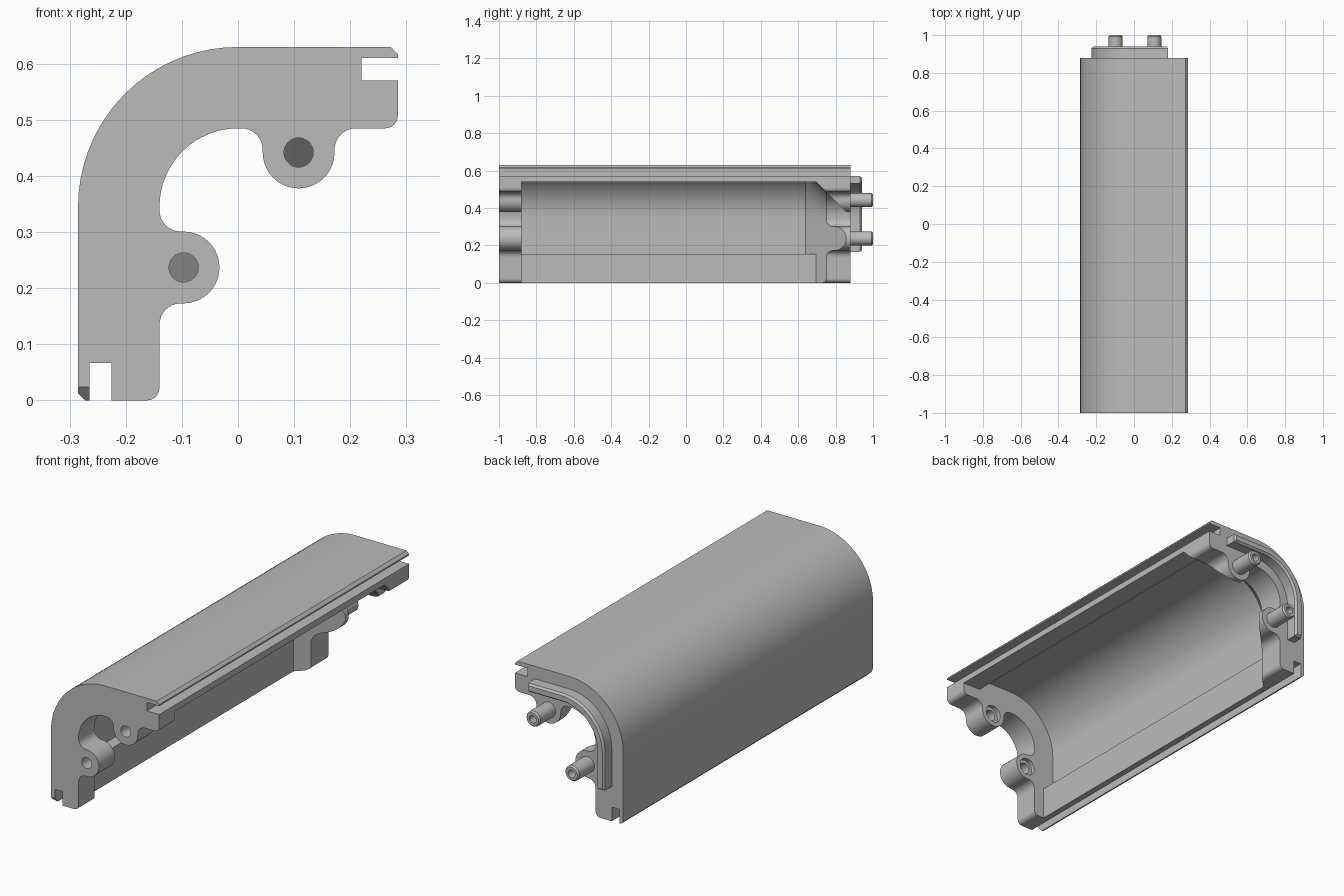
import bpy, bmesh, math

if "Cube" in bpy.data.objects:
    bpy.data.objects.remove(bpy.data.objects["Cube"])

# Section coordinates: u = distance from the left face, v = distance below the top face
W, H, R = 0.285, 0.63, 0.285
BOSSES = [(0.393, 0.188), (0.188, 0.393)]
FRONT, REAR, BULKHEAD = -1.0, 0.88, -0.88
RAMP = 0.605                      # 45 degree ramp: y = RAMP + depth

grey = bpy.data.materials.new("light_grey")
grey.diffuse_color = (0.5, 0.5, 0.5, 1)
grey.use_nodes = True
grey.node_tree.nodes["Principled BSDF"].inputs["Base Color"].default_value = grey.diffuse_color


def arc(cu, cv, r, a0, a1, n=8):
    return [(cu + r * math.cos(math.radians(a0 + (a1 - a0) * i / n)),
             cv + r * math.sin(math.radians(a0 + (a1 - a0) * i / n))) for i in range(n + 1)]


def circle(c, r, n=32):
    return arc(c[0], c[1], r, 0, 360, n)[:-1]


def loft(name, sections):
    """Solid through (y, outline) sections that share one point count."""
    bm = bmesh.new()
    rings = [[bm.verts.new((u - W, y, H - v)) for u, v in pts] for y, pts in sections]
    n = len(rings[0])
    for a, b in zip(rings, rings[1:]):
        for i in range(n):
            j = (i + 1) % n
            bm.faces.new((a[i], a[j], b[j], b[i]))
    bm.faces.new(rings[0])
    bm.faces.new(rings[-1])
    bmesh.ops.recalc_face_normals(bm, faces=bm.faces)
    me = bpy.data.meshes.new(name)
    bm.to_mesh(me)
    bm.free()
    me.materials.append(grey)
    ob = bpy.data.objects.new(name, me)
    bpy.context.collection.objects.link(ob)
    return ob


def activate(ob):
    bpy.ops.object.select_all(action='DESELECT')
    ob.select_set(True)
    bpy.context.view_layer.objects.active = ob


def cut(ob, cutter):
    mod = ob.modifiers.new("cut", 'BOOLEAN')
    mod.operation, mod.solver, mod.object = 'DIFFERENCE', 'EXACT', cutter
    activate(ob)
    bpy.ops.object.modifier_apply(modifier=mod.name)
    bpy.data.objects.remove(cutter, do_unlink=True)


def smooth(ob):
    activate(ob)
    bpy.ops.object.shade_smooth_by_angle(angle=math.radians(30))


def leg(length, slot):
    """One leg: chamfered lip, slot, rounded heel, filleted boss."""
    b, f = BOSSES[0], 0.038
    pts = [(length - 0.013, 0), (length, 0.013), (length, 0.02), (length - slot, 0.02),
           (length - slot, 0.06), (length, 0.06)]
    pts += arc(length - 0.023, 0.122, 0.023, 0, 90, 6)
    pts += arc(b[0] + 0.064 + f, 0.183, f, 270, 180)
    pts += arc(b[0], b[1], 0.064, 0, 180, 20)
    pts += arc(b[0] - 0.064 - f, 0.183, f, 0, -90)
    return pts


def swap(pts):
    return [(v, u) for u, v in pts]


def hollow(d, end):
    """Region lying deeper than d below the outer skin."""
    return [(end, d)] + arc(R, R, R - d, 270, 180, 18) + [(d, end), (end, end)]


# Body: constant section with two slotted legs
outline = (leg(0.57, 0.065) + arc(R, R, 0.14, 270, 180, 16)[1:-1]
           + swap(leg(0.63, 0.067))[::-1] + arc(R, R, R, 180, 270, 18))
body = loft("corner_shell", [(FRONT, outline), (REAR, outline)])

# Cavity: thick at the slots, thin across the bend, ramped at the rear
for d0, d1, end in ((0.09, 0.27, 0.75), (0.035, 0.092, 0.475)):
    cut(body, loft("cavity_cutter", [(BULKHEAD, hollow(d0, end)),
                                     (RAMP + d0, hollow(d0, end)),
                                     (RAMP + d1, hollow(d1, end))]))

# Front bulkhead: through holes with a counterbore on the inside
for c in BOSSES:
    cut(body, loft("hole_cutter", [(-1.1, circle(c, 0.026)), (-0.9, circle(c, 0.026)),
                                   (-0.9, circle(c, 0.042)), (-0.8, circle(c, 0.042))]))

# Lower lip: bevelled front end
cut(body, loft("lip_cutter", [(-1.01, [(-0.05, 0.596), (0.022, 0.596), (0.022, 0.7), (-0.05, 0.7)]),
                              (-0.97, [(-0.05, 0.636), (0.022, 0.636), (0.022, 0.7), (-0.05, 0.7)])]))
smooth(body)


# Rear locating rib following the bend
def rib(i):
    d0, d1, end = 0.06 + i, 0.1 - i, 0.465 - i
    return ([(end, d0)] + arc(R, R, R - d0, 270, 180, 18) + [(d0, end), (d1, end)]
            + arc(R, R, R - d1, 180, 270, 18) + [(end, d1)])


smooth(loft("locating_rib", [(0.875, rib(0)), (0.93, rib(0)), (0.94, rib(0.008))]))

# Rear pegs with hollow tips
for side, c in zip(("upper", "lower"), BOSSES):
    smooth(loft(side + "_peg", [(0.87, circle(c, 0.037)), (0.992, circle(c, 0.037)),
                                (1.0, circle(c, 0.031)), (1.0, circle(c, 0.018)),
                                (0.9, circle(c, 0.018))]))
